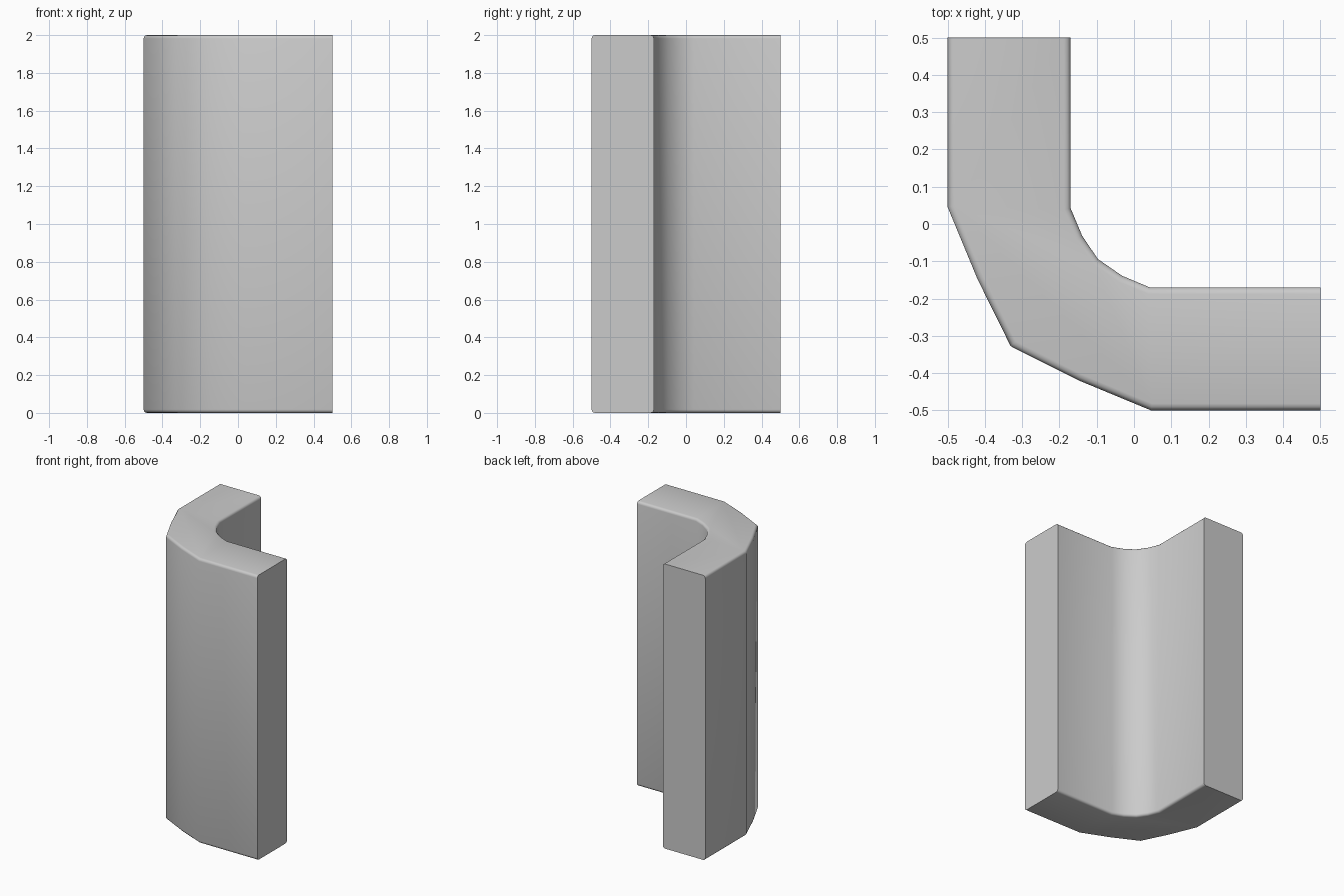
import bpy, bmesh, math

if "Cube" in bpy.data.objects:
    bpy.data.objects.remove(bpy.data.objects["Cube"])

# Half of each curve, from the end face to the diagonal; the rest is mirrored across x = y
outer_half = [(-0.5, 0.5), (-0.5, 0.045), (-0.42, -0.148), (-0.331, -0.328)]
inner_half = [(-0.17, 0.5), (-0.17, 0.042), (-0.139, -0.032), (-0.097, -0.094)]


def mirrored(half):
    return half + [(y, x) for x, y in reversed(half[:-1])]


outer, inner = mirrored(outer_half), mirrored(inner_half)
profile = outer + inner[::-1]

# Curved corner wall: extruded profile
bm = bmesh.new()
base = bm.faces.new([bm.verts.new((x, y, 0)) for x, y in profile])
ext = bmesh.ops.extrude_face_region(bm, geom=[base], use_keep_orig=True)
for v in ext["geom"]:
    if isinstance(v, bmesh.types.BMVert):
        v.co.z = 2.0
bmesh.ops.recalc_face_normals(bm, faces=bm.faces[:])


# Rounded top and bottom rims, leaving the two end faces crisp
def on_end(e):
    return all(v.co.x > 0.49 for v in e.verts) or all(v.co.y > 0.49 for v in e.verts)


rims = [e for e in bm.edges
        if abs(e.verts[0].co.z - e.verts[1].co.z) < 1e-4 and not on_end(e)]
bmesh.ops.bevel(bm, geom=rims, offset=0.018, segments=3, profile=0.5, affect='EDGES')
bmesh.ops.recalc_face_normals(bm, faces=bm.faces[:])

mesh = bpy.data.meshes.new("corner_wall")
bm.to_mesh(mesh)
bm.free()
wall = bpy.data.objects.new("corner_wall", mesh)
bpy.context.collection.objects.link(wall)
bpy.context.view_layer.objects.active = wall
wall.select_set(True)
bpy.ops.object.shade_smooth_by_angle(angle=math.radians(45))
